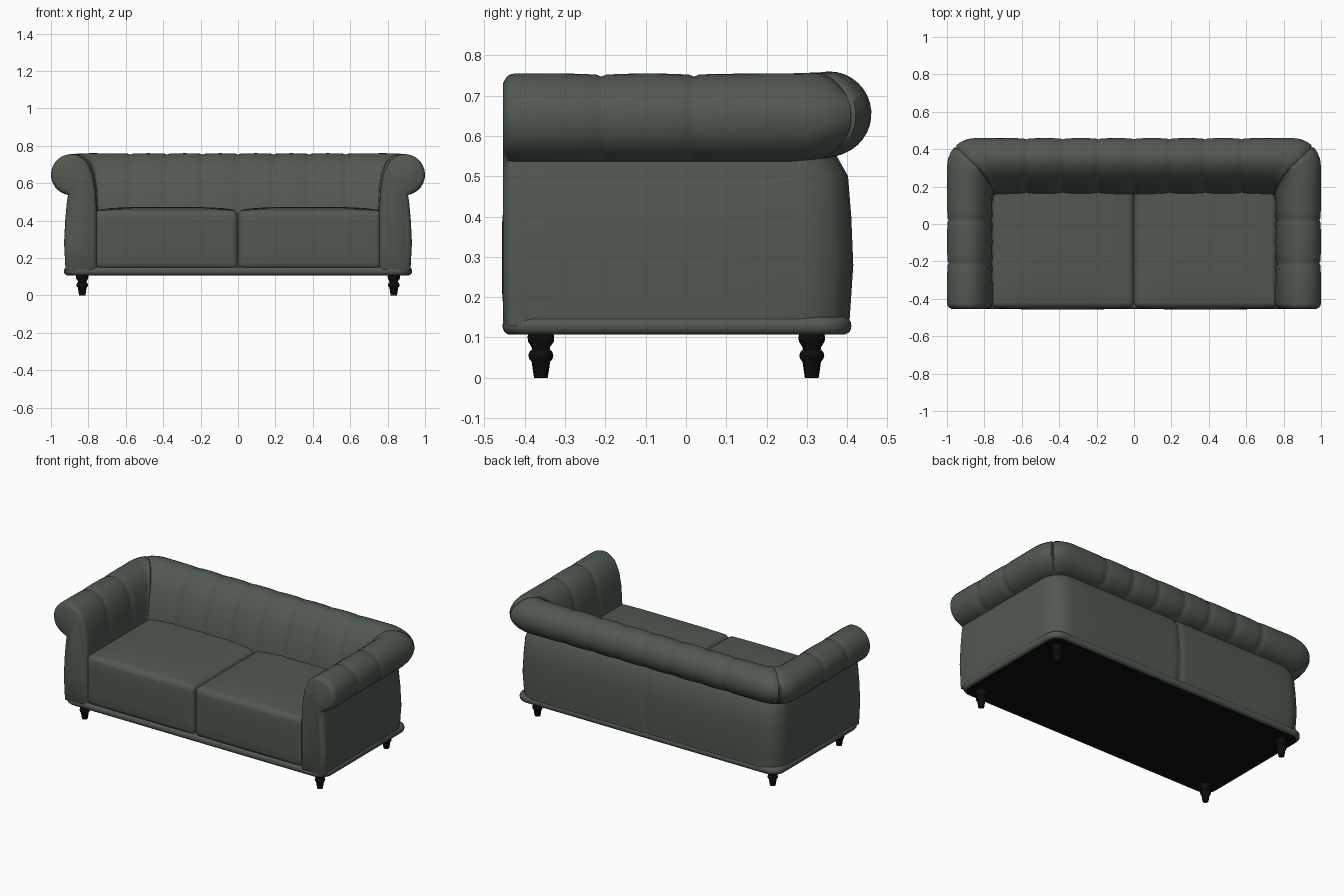
import bpy, bmesh, math
from mathutils import Vector

cube = bpy.data.objects.get("Cube")
if cube:
    bpy.data.objects.remove(cube, do_unlink=True)


def material(name, color):
    m = bpy.data.materials.new(name)
    m.use_nodes = True
    m.diffuse_color = (*color, 1)
    node = next(n for n in m.node_tree.nodes if n.type == "BSDF_PRINCIPLED")
    node.inputs["Base Color"].default_value = (*color, 1)
    node.inputs["Roughness"].default_value = 0.7
    return m


green = material("dark green leather", (0.08, 0.1, 0.08))
black = material("black", (0.004, 0.004, 0.004))


def finish(name, bm, mats, angle=40):
    mesh = bpy.data.meshes.new(name)
    bm.to_mesh(mesh)
    bm.free()
    for m in mats:
        mesh.materials.append(m)
    ob = bpy.data.objects.new(name, mesh)
    bpy.context.collection.objects.link(ob)
    bpy.ops.object.select_all(action="DESELECT")
    ob.select_set(True)
    bpy.context.view_layer.objects.active = ob
    bpy.ops.object.shade_smooth_by_angle(angle=math.radians(angle))
    return ob


def mirror(ob):
    mod = ob.modifiers.new("mirror", "MIRROR")
    mod.use_clip = True
    mod.merge_threshold = 0.0005


def box(lo, hi):
    bm = bmesh.new()
    bmesh.ops.create_cube(bm, size=1)
    lo, hi = Vector(lo), Vector(hi)
    for v in bm.verts:
        v.co = Vector(l + (c + 0.5) * (h - l) for c, l, h in zip(v.co, lo, hi))
    return bm


# Cross-sections of arm and back: inner face, rolled top, outer panel
ARC = 18


def profile(inner, centre, radius, outer):
    pts = [Vector(p) for p in inner]
    for k in range(ARC + 1):
        a = math.radians(110 - 190 * k / ARC)
        pts.append(Vector((centre[0] + radius * math.cos(a), centre[1] + radius * math.sin(a))))
    return pts + [Vector(p) for p in outer]


arm = profile([(.755, .13), (.755, .3), (.755, .45), (.761, .56), (.777, .65), (.808, .715)],
              (.89, .645), .11, [(.915, .5), (.924, .4), (.93, .28), (.922, .13)])
back = profile([(.15, .13), (.15, .3), (.157, .45), (.185, .56), (.22, .65), (.264, .715)],
               (.355, .655), .105, [(.402, .5), (.41, .4), (.415, .28), (.405, .13)])
PADDED = 6 + ARC


def pressed(pts, depth, everywhere):
    # Push the padded part of a section inwards to form a seam
    out = []
    for i, p in enumerate(pts):
        t = (pts[min(i + 1, len(pts) - 1)] - pts[max(i - 1, 0)]).normalized()
        d = depth if everywhere or i < PADDED else 0
        out.append(p - Vector((-t.y, t.x)) * d)
    return out


def seam(kind, pos):
    return [(kind, pos + s * o, d) for s, o, d in
            ((-1, .05, .001), (-1, .012, .003), (0, 0, .008), (1, .012, .003), (1, .05, .001))]


# Stations run from the middle of the back, round the corner, to the arm front
stations = seam("back", 0)[2:]
for x in (.19, .38, .575):
    stations += [("back", x - .095, 0)] + seam("back", x)
stations += [("corner", a, .006 if a == 45 else 0) for a in (90, 75, 60, 48, 45, 42, 30, 15, 0)]
for y in (.02, -.21):
    stations += seam("arm", y)[::-1] + [("arm", y - .115, 0)]
stations += [("arm", -.425, 0), ("arm", -.438, .003), ("arm", -.446, .01)]

bm = bmesh.new()
rows = []
for n, (kind, pos, depth) in enumerate(stations):
    everywhere = n == 0 or n >= len(stations) - 2
    row = []
    for a, b in zip(pressed(arm, depth, everywhere), pressed(back, depth, everywhere)):
        if kind == "back":
            co = (pos, b.x, b.y)
        elif kind == "arm":
            co = (a.x, pos, a.y)
        else:
            r = .02 + .13 * max(0, min(1, (a.x - .76) / .2))
            t, ang = pos / 90, math.radians(pos)
            co = (a.x - r + r * math.cos(ang), b.x - r + r * math.sin(ang), a.y + (b.y - a.y) * t)
        row.append(bm.verts.new(co))
    rows.append(row)
for r0, r1 in zip(rows, rows[1:]):
    for i in range(len(r0) - 1):
        bm.faces.new((r0[i], r0[i + 1], r1[i + 1], r1[i]))
cap = bm.faces.new(rows[-1])
bmesh.ops.recalc_face_normals(bm, faces=bm.faces)
if cap.normal.y > 0:
    bmesh.ops.reverse_faces(bm, faces=bm.faces)
# Padded panel on the arm front
bmesh.ops.inset_individual(bm, faces=[cap], thickness=.014, depth=.008)
mirror(finish("arms_and_back", bm, [green], 50))

# Seat cushions with crowned tops and rounded edges
lo, hi = (.002, -.447, .14), (.764, .22, .455)
bm = box(lo, hi)
bmesh.ops.subdivide_edges(bm, edges=bm.edges, cuts=9, use_grid_fill=True)
for v in bm.verts:
    u, w, h = (2 * (c - l) / (g - l) - 1 for c, l, g in zip(v.co, lo, hi))
    if h > .99:
        v.co.z += .018 * (1 - u ** 4) * (1 - max(0, -w) ** 4)
    if w < -.99:
        v.co.y -= .01 * (1 - u ** 4) * (1 - h ** 4)
cushion = finish("seat_cushions", bm, [green])
bevel = cushion.modifiers.new("bevel", "BEVEL")
bevel.width, bevel.segments = .028, 5
bevel.limit_method, bevel.angle_limit = "ANGLE", math.radians(50)
mirror(cushion)

# Base with piped edge and dark underside
bm = box((-.93, -.455, .107), (.93, .41, .151))
upright = [e for e in bm.edges if abs(e.verts[0].co.z - e.verts[1].co.z) > .01]
bmesh.ops.bevel(bm, geom=upright, offset=.08, segments=8, profile=.5, affect="EDGES")
rim = [e for e in bm.edges if abs(e.verts[0].co.z - e.verts[1].co.z) < .01]
bmesh.ops.bevel(bm, geom=rim, offset=.02, segments=5, profile=.5, affect="EDGES")
bm.normal_update()
for f in bm.faces:
    f.material_index = 1 if f.normal.z < -.99 else 0
finish("base", bm, [green, black])

# Turned legs
TURNING = [(0, 0), (.017, 0), (.019, .012), (.023, .04), (.029, .047), (.031, .056), (.028, .065),
           (.022, .07), (.023, .076), (.032, .09), (.033, .102), (.03, .112), (0, .112)]
for side, x in (("left", .833), ("right", -.833)):
    for end, y in (("front", -.36), ("back", .312)):
        bm = bmesh.new()
        pts = [bm.verts.new((r, 0, z)) for r, z in TURNING]
        edges = [bm.edges.new(p) for p in zip(pts, pts[1:])]
        bmesh.ops.spin(bm, geom=pts + edges, axis=(0, 0, 1), cent=(0, 0, 0),
                       angle=math.tau, steps=20, use_merge=True)
        bmesh.ops.remove_doubles(bm, verts=bm.verts, dist=.0002)
        bmesh.ops.recalc_face_normals(bm, faces=bm.faces)
        leg = finish(f"{end}_{side}_leg", bm, [black])
        leg.location = (x, y, 0)
